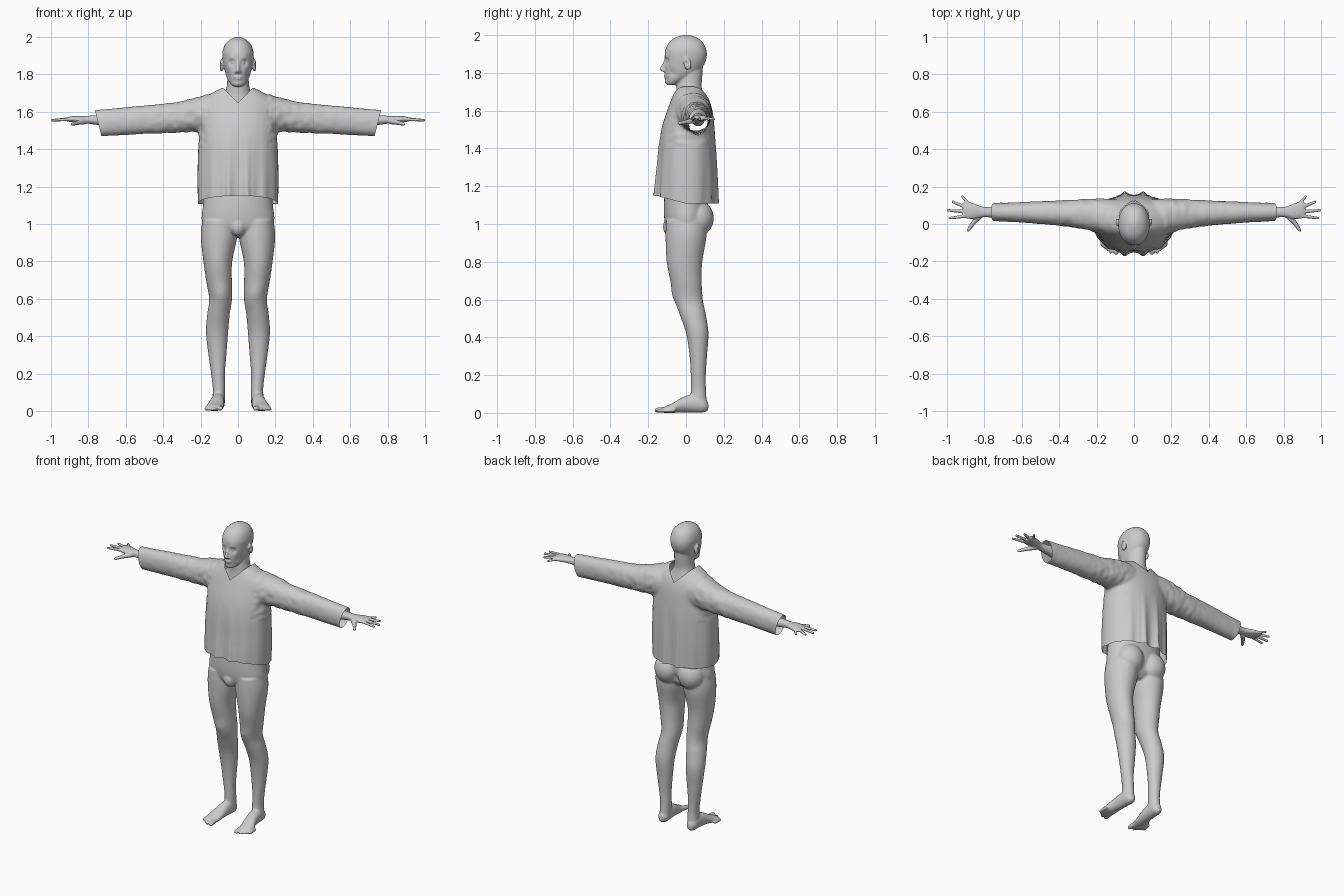
import bpy, bmesh, math
from mathutils import Vector, Matrix, noise

cube = bpy.data.objects.get("Cube")
if cube:
    bpy.data.objects.remove(cube)

grey = bpy.data.materials.new("plain_grey")
grey.use_nodes = True
grey.diffuse_color = (0.6, 0.6, 0.6, 1)
grey.node_tree.nodes["Principled BSDF"].inputs["Base Color"].default_value = (0.6, 0.6, 0.6, 1)


def loft(bm, axis, rings, power=2.0, steps=5, segs=40):
    """Closed tube through rings of (centre x, y, z, radius a, radius b)."""
    pts = [rings[0]] + rings + [rings[-1]]
    smooth = []
    for i in range(1, len(pts) - 2):
        p0, p1, p2, p3 = pts[i - 1:i + 3]
        for k in range(steps):
            t = k / steps
            smooth.append([0.5 * (2 * b + (c - a) * t + (2 * a - 5 * b + 4 * c - d) * t * t
                                  + (3 * b - a - 3 * c + d) * t ** 3)
                           for a, b, c, d in zip(p0, p1, p2, p3)])
    smooth.append(rings[-1])
    u, w = {"x": (1, 2), "y": (0, 2), "z": (0, 1)}[axis]
    loops = []
    for ring in smooth:
        loop = []
        for k in range(segs):
            a = 2 * math.pi * k / segs
            co = list(ring[:3])
            co[u] += ring[3] * math.copysign(abs(math.cos(a)) ** (2 / power), math.cos(a))
            co[w] += ring[4] * math.copysign(abs(math.sin(a)) ** (2 / power), math.sin(a))
            loop.append(bm.verts.new(co))
        loops.append(loop)
    for l0, l1 in zip(loops, loops[1:]):
        for k in range(segs):
            n = (k + 1) % segs
            bm.faces.new((l0[k], l0[n], l1[n], l1[k]))
    bm.faces.new(loops[0])
    bm.faces.new(loops[-1])


def ball(bm, centre, radii, tilt=0.0):
    m = Matrix.Translation(centre) @ Matrix.Rotation(tilt, 4, "X") @ Matrix.Diagonal((*radii, 1))
    bmesh.ops.create_uvsphere(bm, u_segments=24, v_segments=16, radius=1, matrix=m)


def digit(bm, base, tip, r0, r1):
    """Rounded finger or toe between two points."""
    base, tip = Vector(base), Vector(tip)
    for i in range(9):
        t = i / 8
        r = r0 + (r1 - r0) * t
        ball(bm, base.lerp(tip, t), (r, r, r))


def flip(rings, s):
    return [(r[0] * s, *r[1:]) for r in rings]


def fuse(name, bm, voxel, rounds):
    """Blend the overlapping pieces into one smooth skin."""
    bmesh.ops.recalc_face_normals(bm, faces=bm.faces)
    me = bpy.data.meshes.new(name)
    bm.to_mesh(me)
    bm.free()
    ob = bpy.data.objects.new(name, me)
    bpy.context.collection.objects.link(ob)
    rem = ob.modifiers.new("blend", "REMESH")
    rem.mode, rem.voxel_size = "VOXEL", voxel
    smo = ob.modifiers.new("relax", "SMOOTH")
    smo.factor, smo.iterations = 0.5, rounds
    dg = bpy.context.evaluated_depsgraph_get()
    ob.data = bpy.data.meshes.new_from_object(ob.evaluated_get(dg))
    ob.modifiers.clear()
    ob.data.name = name
    ob.data.materials.clear()
    ob.data.materials.append(grey)
    ob.data.shade_smooth()
    return ob


def push(ob, dents):
    """Sculpt soft bumps: (centre, radius, offset), on both sides."""
    for v in ob.data.vertices:
        move = Vector()
        p = Vector((abs(v.co.x), v.co.y, v.co.z))
        for c, r, off in dents:
            move += Vector(off) * math.exp(-((p - Vector(c)).length / r) ** 2)
        move.x *= 1 if v.co.x > 0 else -1
        v.co += move


# Head and neck
bm = bmesh.new()
loft(bm, "z", [(0, -.078, 1.735, .022, .02), (0, -.07, 1.745, .036, .035), (0, -.045, 1.77, .054, .062),
               (0, -.025, 1.8, .066, .087), (0, -.01, 1.84, .075, .104), (0, -.002, 1.88, .082, .111),
               (0, -.001, 1.92, .083, .109), (0, 0, 1.96, .069, .09), (0, 0, 1.985, .045, .06),
               (0, 0, 2.0, .014, .018)], 2.15)
loft(bm, "z", [(0, .03, 1.55, .13, .095), (0, .025, 1.64, .11, .08), (0, .02, 1.69, .075, .07),
               (0, .016, 1.73, .061, .067), (0, .02, 1.78, .057, .066), (0, .02, 1.84, .055, .07)])
loft(bm, "z", [(0, -.104, 1.872, .008, .01), (0, -.113, 1.84, .009, .016), (0, -.121, 1.82, .012, .019),
               (0, -.116, 1.807, .011, .014)])
ball(bm, (0, -.109, 1.786), (.023, .009, .006))
ball(bm, (0, -.107, 1.775), (.02, .009, .006))
for s in (1, -1):
    ball(bm, (s * .012, -.113, 1.813), (.008, .011, .008))
    ball(bm, (s * .088, .008, 1.848), (.011, .02, .034), .2)
head = fuse("head_and_neck", bm, .005, 3)
push(head, [((.031, -.1, 1.862), .017, (0, .016, 0)), ((.031, -.105, 1.862), .008, (0, -.008, 0)),
            ((.03, -.1, 1.886), .014, (0, -.005, 0)), ((0, -.1, 1.752), .015, (0, -.006, 0)),
            ((.05, -.07, 1.8), .022, (-.006, .003, 0)), ((.097, .002, 1.852), .011, (-.008, 0, 0))])

# Pelvis, legs and feet
bm = bmesh.new()
loft(bm, "z", [(0, 0, 1.25, .17, .108), (0, 0, 1.1, .187, .117), (0, 0, 1.02, .194, .114),
               (0, 0, .97, .17, .1), (0, 0, .93, .08, .06)], 2.1)
ball(bm, (0, -.082, .985), (.042, .04, .05))
leg = [(.1, .0, 1.02, .09, .105), (.102, 0, .93, .097, .108), (.108, -.008, .8, .077, .094),
       (.102, 0, .7, .069, .083), (.093, .014, .6, .061, .075), (.104, .036, .52, .06, .069),
       (.112, .06, .42, .059, .059), (.11, .065, .3, .048, .046), (.107, .065, .2, .037, .04),
       (.102, .066, .12, .033, .04), (.104, .066, .05, .034, .045)]
foot = [(.105, .118, .034, .014, .02), (.105, .092, .042, .033, .04), (.107, .04, .05, .036, .048),
        (.112, -.02, .042, .039, .04), (.122, -.07, .026, .046, .026), (.128, -.112, .017, .045, .017),
        (.13, -.128, .013, .036, .011)]
for s in (1, -1):
    ball(bm, (s * .085, .062, 1.03), (.088, .085, .095))
    loft(bm, "z", flip(leg, s))
    loft(bm, "y", flip(foot, s))
    digit(bm, (s * .098, -.11, .018), (s * .094, -.152, .014), .016, .014)
    for i in range(4):
        x = .12 + .016 * i
        digit(bm, (s * x, -.1 + .012 * i, .014), (s * (x + .004), -.15 + .013 * i, .01), .01, .009)
legs = fuse("legs_and_feet", bm, .0068, 3)
push(legs, [((.093, -.06, .63), .04, (0, -.006, 0)), ((0, .1, 1.0), .03, (0, -.012, 0))])
for v in legs.data.vertices:
    v.co.z = max(v.co.z, 0)

# Forearms and hands
for s, side in ((1, "left"), (-1, "right")):
    bm = bmesh.new()
    loft(bm, "x", flip([(.68, .064, 1.553, .035, .035),
                        (.78, .063, 1.557, .027, .023), (.82, .065, 1.558, .03, .019),
                        (.86, .069, 1.56, .042, .018), (.9, .075, 1.56, .044, .014),
                        (.915, .077, 1.559, .036, .009)], s), 2.2)
    for base, tip, r in (((.9, .042), (.985, .032), .01), ((.905, .066), (.993, .073), .0105),
                         ((.9, .09), (.968, .118), .01), ((.885, .108), (.918, .148), .009)):
        digit(bm, (s * base[0], base[1], 1.56), (s * tip[0], tip[1], 1.555), r, r * .75)
    digit(bm, (s * .82, .048, 1.55), (s * .858, .008, 1.541), .017, .012)
    digit(bm, (s * .858, .008, 1.541), (s * .886, -.032, 1.535), .012, .009)
    fuse(side + "_hand", bm, .004, 2)

# Loose shirt
bm = bmesh.new()
loft(bm, "z", [(0, 0, 1.06, .213, .162), (0, .004, 1.25, .217, .157), (0, .007, 1.42, .212, .15),
               (0, .012, 1.52, .207, .138), (0, .02, 1.6, .203, .12), (0, .022, 1.66, .186, .1),
               (0, .018, 1.7, .14, .08), (0, .016, 1.73, .08, .07)], 2.2)
sleeve = [(.05, .03, 1.58, .1, .1), (.15, .036, 1.59, .098, .104), (.24, .05, 1.583, .084, .09),
          (.35, .056, 1.567, .071, .08), (.5, .061, 1.558, .061, .076), (.65, .063, 1.546, .052, .073),
          (.85, .066, 1.532, .046, .069)]
for s in (1, -1):
    loft(bm, "x", flip(sleeve, s), 2.2)
shirt = fuse("loose_shirt", bm, .0085, 5)

# Hem, cuff and neckline openings
bm = bmesh.new()
bm.from_mesh(shirt.data)


def cut(point, normal, clear):
    bmesh.ops.bisect_plane(bm, geom=bm.verts[:] + bm.edges[:] + bm.faces[:], dist=1e-5,
                           plane_co=point, plane_no=normal, clear_outer=clear)


cut((0, 0, 1.108), (0, 0, -1), True)
for s in (1, -1):
    cut((s * .748, 0, 1.54), (s * .14, 0, -.035), True)
    cut((0, 0, 1.648), (s * -1, 0, 1), False)
neck = []
for f in bm.faces:
    c = f.calc_center_median()
    if abs(c.x) < .085 and c.z > 1.648 + abs(c.x):
        neck.append(f)
bmesh.ops.delete(bm, geom=neck, context="FACES")

# Hanging folds and sleeve wrinkles
bm.normal_update()
for v in bm.verts:
    x, y, z = v.co
    ax = abs(x)
    n = v.normal.copy()
    if z < 1.5 and ax < .23:
        drop = (1.5 - z) / .39
        ridge = .016 * math.exp(-((ax - .05) / .016) ** 2) - .008 * math.exp(-(ax / .02) ** 2)
        ridge += .004 * math.cos(ax * 90) * (ax > .08)
        v.co.y += math.copysign(1, y) * ridge * drop * min(1, abs(y) / .1)
    if ax > .16 and z > 1.42:
        near = max(.2, 1 - (ax - .16) / .5)
        v.co += n * .006 * near * noise.noise((ax * 28 + z * 14, y * 12, z * 26 - ax * 10))
    if z < 1.3 and y < 0:
        v.co.z += .045 * min(1, -y / .17) * (1.3 - z) / .19
bm.to_mesh(shirt.data)
bm.free()
shirt.data.shade_smooth()
